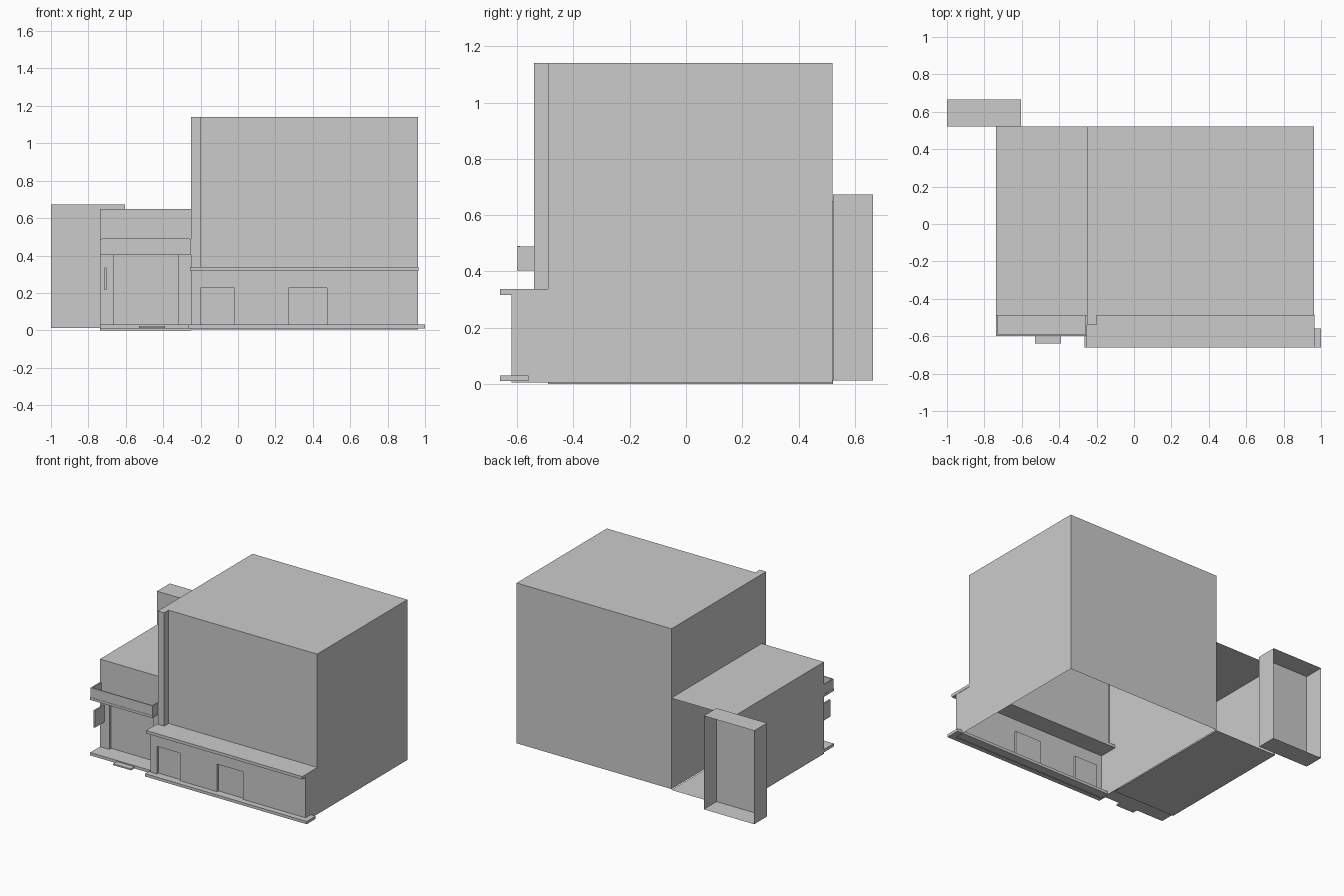
import bpy

if "Cube" in bpy.data.objects:
    bpy.data.objects.remove(bpy.data.objects["Cube"])


def mesh_object(name, verts, faces):
    mesh = bpy.data.meshes.new(name)
    mesh.from_pydata(verts, [], faces)
    mesh.update()
    obj = bpy.data.objects.new(name, mesh)
    bpy.context.collection.objects.link(obj)
    return obj


def box(name, x, y, z, skip=()):
    """Box from axis ranges; sides named in skip are left open."""
    verts = [(a, b, c) for c in z for b in y for a in x]
    sides = {"bottom": (0, 2, 3, 1), "top": (4, 5, 7, 6), "front": (0, 1, 5, 4),
             "back": (2, 6, 7, 3), "left": (0, 4, 6, 2), "right": (1, 3, 7, 5)}
    return mesh_object(name, verts, [f for s, f in sides.items() if s not in skip])


def walls(name, outline, z0, z1, closed=False):
    """Upright walls along a counter-clockwise outline; closed adds a roof."""
    n = len(outline)
    verts = [(x, y, z) for z in (z0, z1) for x, y in outline]
    faces = [(i, (i + 1) % n, n + (i + 1) % n, n + i) for i in range(n if closed else n - 1)]
    if closed:
        faces.append(tuple(range(n, 2 * n)))
    return mesh_object(name, verts, faces)


def facade(name, x, y, z, openings, open_z, depth):
    """Front wall with recessed rectangular panels."""
    verts, faces = [], []

    def quad(*pts):
        faces.append(tuple(range(len(verts), len(verts) + 4)))
        verts.extend(pts)

    xs = sorted(list(x) + [v for o in openings for v in o])
    zs = [z[0], *open_z, z[1]]
    for a, b in zip(xs, xs[1:]):
        for c, d in zip(zs, zs[1:]):
            recessed = (a, b) in openings and (c, d) == tuple(open_z)
            k = y + depth if recessed else y
            quad((a, k, c), (b, k, c), (b, k, d), (a, k, d))
            if recessed:
                quad((a, y, c), (a, k, c), (a, k, d), (a, y, d))
                quad((b, k, c), (b, y, c), (b, y, d), (b, k, d))
                quad((a, y, c), (b, y, c), (b, k, c), (a, k, c))
                quad((a, k, d), (b, k, d), (b, y, d), (a, y, d))
    return mesh_object(name, verts, faces)


# Main tower with corner pilaster, open into the podium below
walls("tower", [(-.25, -.54), (-.2, -.54), (-.2, -.49), (.963, -.49), (.963, .52), (-.25, .52)],
      .335, 1.14, closed=True)
walls("tower_lower_walls", [(.963, -.62), (.963, .52), (-.25, .52), (-.25, -.62)], .005, .335)

# Podium front with two recessed doorways, cornice and plinth
facade("podium_front", (-.25, .963), -.62, (.005, .335),
       [(-.2, -.02), (.27, .475)], (.03, .225), .015)
box("podium_cornice", (-.257, .965), (-.66, -.485), (.317, .338))
box("podium_plinth", (-.265, 1.0), (-.66, -.56), (.01, .03))

# Side wing, open at the back, with a recessed shopfront
box("wing", (-.738, -.25), (-.49, .522), (0, .65), skip=("front", "back", "right"))
facade("wing_front", (-.738, -.25), -.49, (0, .65), [(-.665, -.32)], (.03, .405), .02)
box("wing_plinth", (-.738, -.25), (-.6, -.47), (.01, .03))
box("door_step", (-.53, -.39), (-.64, -.6), (.012, .022))

# Balcony ledge and parapet
box("balcony_ledge", (-.738, -.25), (-.6, -.49), (.403, .42))
box("balcony_parapet", (-.728, -.26), (-.598, -.59), (.42, .49))
for side, x in (("left", -.737), ("right", -.26)):
    box("balcony_end_" + side, (x, x + .009), (-.598, -.49), (.42, .488))

# Projecting panel beside the shopfront
box("blade_panel", (-.713, -.702), (-.6, -.49), (.215, .335))

# Shallow rear bay, open at the back
box("rear_bay", (-1.0, -.605), (.522, .665), (.012, .674), skip=("back",))
